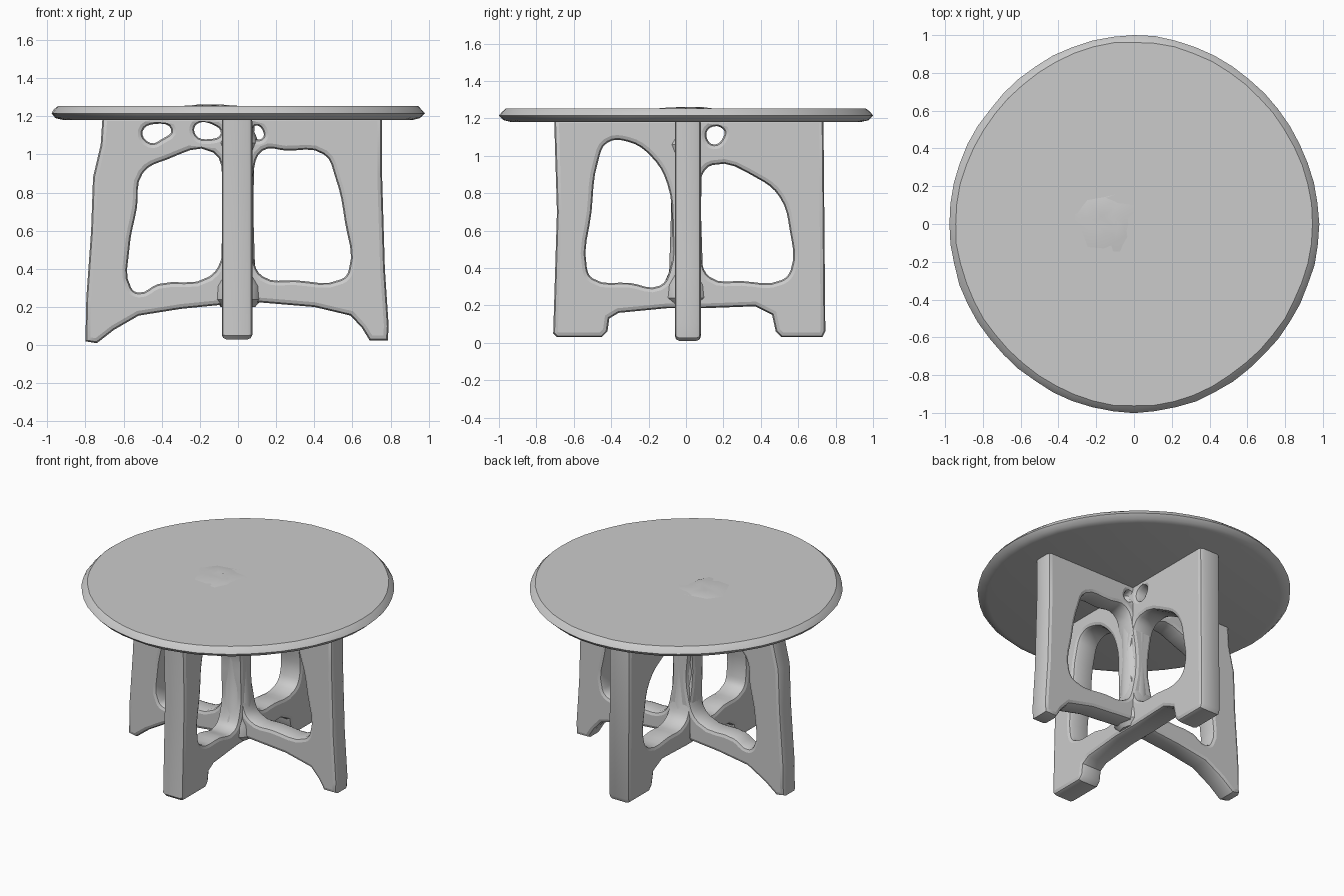
import bpy, bmesh, math, random

if "Cube" in bpy.data.objects:
    bpy.data.objects.remove(bpy.data.objects["Cube"])

random.seed(4)


def finish(obj, angle=35):
    bpy.ops.object.select_all(action='DESELECT')
    obj.select_set(True)
    bpy.context.view_layer.objects.active = obj
    bpy.ops.object.shade_smooth_by_angle(angle=math.radians(angle))


def lathe(name, rings, sides, radius_fn, centre=(0, 0), jitter=0.0, zjitter=0.0):
    """Closed stack of rings given as (radius factor, z)."""
    bm = bmesh.new()
    loops = []
    for r, z in rings:
        loop = []
        for i in range(sides):
            a = 2 * math.pi * i / sides
            rr = r * radius_fn(a) * (1 + random.uniform(-jitter, jitter))
            zz = z + random.uniform(-zjitter, zjitter)
            loop.append(bm.verts.new((centre[0] + rr * math.cos(a), centre[1] + rr * math.sin(a), zz)))
        loops.append(loop)
    for lo, hi in zip(loops, loops[1:]):
        for i in range(sides):
            j = (i + 1) % sides
            bm.faces.new((lo[i], lo[j], hi[j], hi[i]))
    bm.faces.new(loops[0][::-1])
    bm.faces.new(loops[-1])
    me = bpy.data.meshes.new(name)
    bm.to_mesh(me)
    bm.free()
    obj = bpy.data.objects.new(name, me)
    bpy.context.collection.objects.link(obj)
    finish(obj)
    return obj


def panel(name, outline, holes, half, turn, shift):
    """Upright leg frame: flat profile with soft openings, thickened and rounded."""
    cu = bpy.data.curves.new(name, 'CURVE')
    cu.dimensions = '2D'
    cu.fill_mode = 'BOTH'
    bevel = 0.025
    cu.bevel_depth = bevel
    cu.bevel_resolution = 1
    cu.offset = -bevel
    cu.extrude = half - bevel
    cu.resolution_u = 4
    for k, pts in enumerate([outline] + holes):
        sp = cu.splines.new('BEZIER')
        sp.bezier_points.add(len(pts) - 1)
        for p, (u, v) in zip(sp.bezier_points, pts):
            p.co = (u, v, 0)
            kind = 'VECTOR' if k == 0 else 'AUTO'
            p.handle_left_type = p.handle_right_type = kind
        sp.use_cyclic_u = True
    obj = bpy.data.objects.new(name, cu)
    bpy.context.collection.objects.link(obj)
    obj.rotation_euler = (math.pi / 2, 0, turn)
    obj.location = shift
    bpy.ops.object.select_all(action='DESELECT')
    obj.select_set(True)
    bpy.context.view_layer.objects.active = obj
    bpy.ops.object.convert(target='MESH')
    finish(bpy.context.object)


# Round top with a slightly uneven rim
def rim(a):
    return 0.973 + 0.02 * math.sin(a) ** 2 + 0.006 * math.cos(4 * a)


lathe("table_top", [(0.935, 1.18), (0.975, 1.19), (1.0, 1.215), (0.985, 1.235), (0.965, 1.253)],
      56, rim, jitter=0.003)

# Rough patch in the middle of the top
lathe("top_blemish", [(0.19, 1.249), (0.15, 1.253), (0.1, 1.258), (0.05, 1.258)],
      11, lambda a: 1.0, centre=(-0.14, 0.0), jitter=0.15, zjitter=0.004)

# Central post flaring into the hub and the top
lathe("centre_post", [(0.09, 0.2), (0.125, 0.24), (0.12, 0.31), (0.09, 0.38), (0.08, 0.7),
                      (0.085, 0.97), (0.11, 1.06), (0.085, 1.12), (0.09, 1.2)], 12, lambda a: 1.0)

# Frame running left to right
panel("side_leg_frame",
      [(-0.80, 0.02), (-0.795, 0.25), (-0.77, 0.6), (-0.76, 0.88), (-0.72, 1.05), (-0.71, 1.2),
       (0.755, 1.2), (0.755, 0.9), (0.77, 0.4), (0.79, 0.1), (0.785, 0.025), (0.69, 0.025),
       (0.65, 0.09), (0.59, 0.155), (0.4, 0.2), (0.1, 0.225), (-0.1, 0.21), (-0.3, 0.19),
       (-0.52, 0.155), (-0.65, 0.08), (-0.74, 0.01)],
      [[(-0.56, 0.3), (-0.52, 0.275), (-0.42, 0.32), (-0.15, 0.36), (-0.08, 0.48), (-0.08, 0.85),
        (-0.13, 1.01), (-0.38, 0.97), (-0.5, 0.9), (-0.53, 0.72), (-0.57, 0.5)],
       [(0.08, 0.45), (0.13, 0.36), (0.3, 0.34), (0.54, 0.345), (0.58, 0.39), (0.56, 0.65),
        (0.51, 0.88), (0.45, 1.0), (0.25, 1.02), (0.13, 1.02), (0.08, 0.9)],
       [(-0.5, 1.12), (-0.46, 1.06), (-0.4, 1.08), (-0.35, 1.13), (-0.43, 1.16)],
       [(-0.22, 1.1), (-0.15, 1.08), (-0.09, 1.11), (-0.13, 1.155), (-0.22, 1.155)],
       [(0.08, 1.09), (0.12, 1.08), (0.135, 1.11), (0.09, 1.15)]],
      0.07, 0, (0, 0.01, 0))

# Frame running front to back
panel("front_back_leg_frame",
      [(-0.71, 0.05), (-0.69, 0.03), (-0.45, 0.03), (-0.42, 0.06), (-0.41, 0.13), (-0.36, 0.16),
       (-0.1, 0.185), (0.1, 0.185), (0.37, 0.195), (0.46, 0.15), (0.48, 0.06), (0.51, 0.03),
       (0.73, 0.03), (0.745, 0.06), (0.735, 1.2), (-0.705, 1.2), (-0.69, 0.7)],
      [[(-0.53, 0.4), (-0.5, 0.345), (-0.3, 0.32), (-0.14, 0.305), (-0.09, 0.38), (-0.075, 0.62),
        (-0.1, 0.85), (-0.19, 1.0), (-0.31, 1.075), (-0.42, 1.07), (-0.47, 0.97), (-0.505, 0.7)],
       [(0.08, 0.45), (0.13, 0.35), (0.3, 0.33), (0.51, 0.335), (0.56, 0.39), (0.555, 0.6),
        (0.5, 0.78), (0.38, 0.88), (0.14, 0.95), (0.08, 0.88)],
       [(0.11, 1.1), (0.15, 1.06), (0.2, 1.1), (0.2, 1.14), (0.13, 1.15)]],
      0.08, math.pi / 2, (-0.005, 0, 0))
